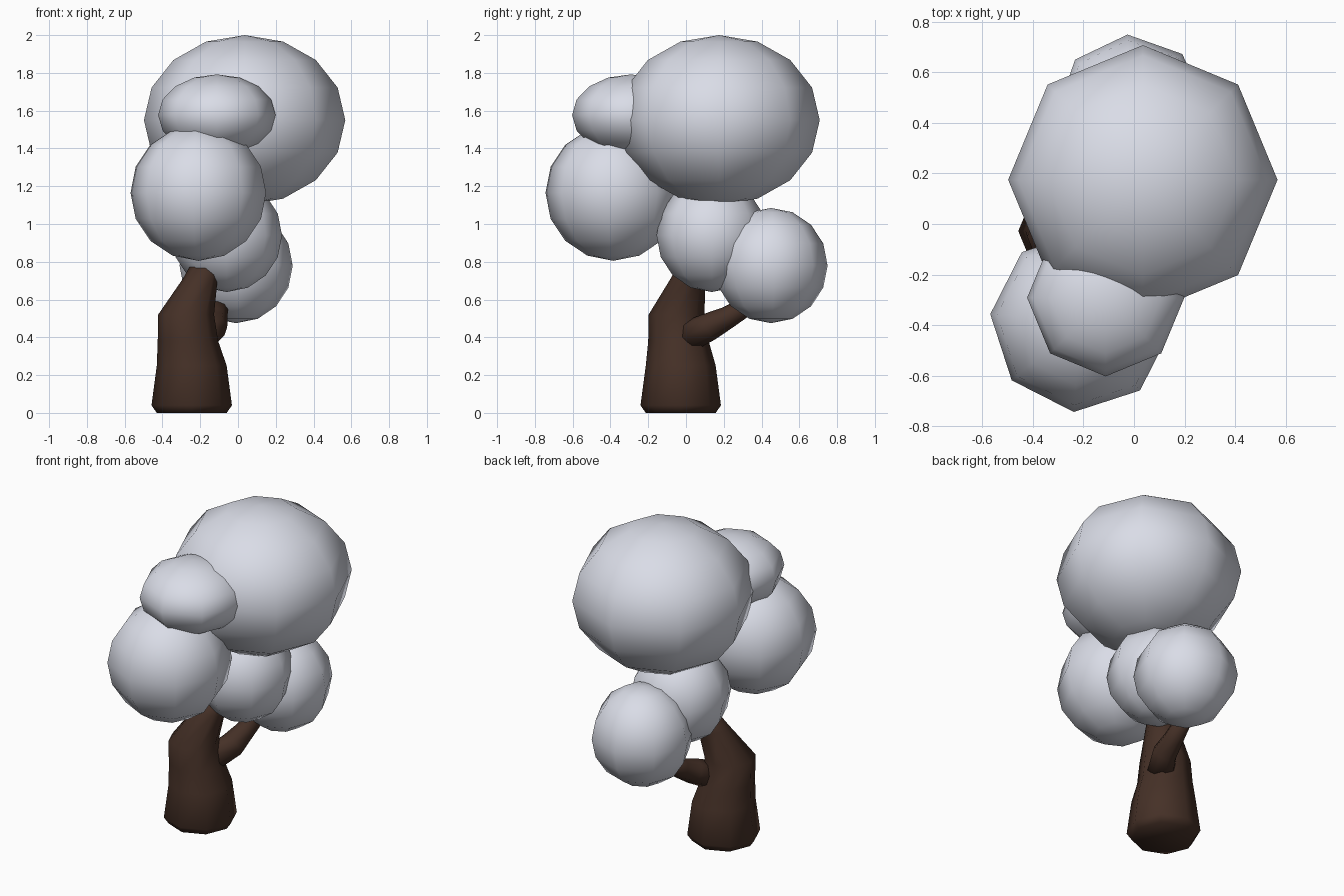
import bpy, bmesh, math
from mathutils import Vector

if "Cube" in bpy.data.objects:
    bpy.data.objects.remove(bpy.data.objects["Cube"])


def material(name, rgb):
    m = bpy.data.materials.new(name)
    m.diffuse_color = (*rgb, 1)
    m.use_nodes = True
    m.node_tree.nodes["Principled BSDF"].inputs["Base Color"].default_value = m.diffuse_color
    return m


FOLIAGE = material("pale grey foliage", (0.70, 0.72, 0.80))
BARK = material("dark brown bark", (0.060, 0.030, 0.020))


def finish(name, bm, mat):
    bmesh.ops.recalc_face_normals(bm, faces=bm.faces)
    for f in bm.faces:
        f.smooth = True
    mesh = bpy.data.meshes.new(name)
    bm.to_mesh(mesh)
    bm.free()
    mesh.materials.append(mat)
    ob = bpy.data.objects.new(name, mesh)
    bpy.context.collection.objects.link(ob)
    return ob


def clump(name, centre, radius, height, turn=0):
    """Eight-sided squashed ball of leaves."""
    bm = bmesh.new()
    bmesh.ops.create_uvsphere(bm, u_segments=8, v_segments=8, radius=1)
    ob = finish(name, bm, FOLIAGE)
    ob.location = centre
    ob.scale = (radius, radius, height)
    ob.rotation_euler.z = math.radians(turn)


def limb(name, rings, direction, sides=8):
    """Capped tube through rings of (x, y, z, radius), facing a direction."""
    quat = Vector(direction).to_track_quat('Z', 'Y')
    bm = bmesh.new()
    loops = []
    for x, y, z, r in rings:
        loop = []
        for i in range(sides):
            a = math.tau * i / sides
            offset = quat @ Vector((r * math.cos(a), r * math.sin(a), 0))
            loop.append(bm.verts.new(Vector((x, y, z)) + offset))
        loops.append(loop)
    for low, high in zip(loops, loops[1:]):
        for i in range(sides):
            j = (i + 1) % sides
            bm.faces.new((low[i], low[j], high[j], high[i]))
    bm.faces.new(loops[0][::-1])
    bm.faces.new(loops[-1])
    finish(name, bm, BARK)


# Trunk: flared foot, then a lean towards the back right
limb("trunk", [
    (-0.245, -0.028, 0.00, 0.185),
    (-0.245, -0.028, 0.04, 0.213),
    (-0.245, -0.028, 0.25, 0.185),
    (-0.265, -0.040, 0.38, 0.160),
    (-0.275, -0.050, 0.52, 0.148),
    (-0.200, 0.010, 0.71, 0.092),
    (-0.150, 0.060, 0.82, 0.080),
], (0, 0, 1))

# Side branch reaching into the rear clump
limb("side_branch", [
    (-0.20, 0.00, 0.40, 0.085),
    (-0.13, 0.12, 0.455, 0.075),
    (-0.115, 0.22, 0.505, 0.060),
    (-0.09, 0.38, 0.60, 0.045),
], (0.2, 0.86, 0.5))

# Foliage clumps
clump("crown_clump", (0.035, 0.175, 1.55), 0.533, 0.45)
clump("front_clump", (-0.21, -0.385, 1.165), 0.36, 0.36, -4.5)
clump("upper_front_clump", (-0.112, -0.292, 1.577), 0.311, 0.215)
clump("middle_clump", (-0.06, 0.137, 0.94), 0.293, 0.30)
clump("rear_clump", (-0.01, 0.45, 0.78), 0.30, 0.305, 3)
